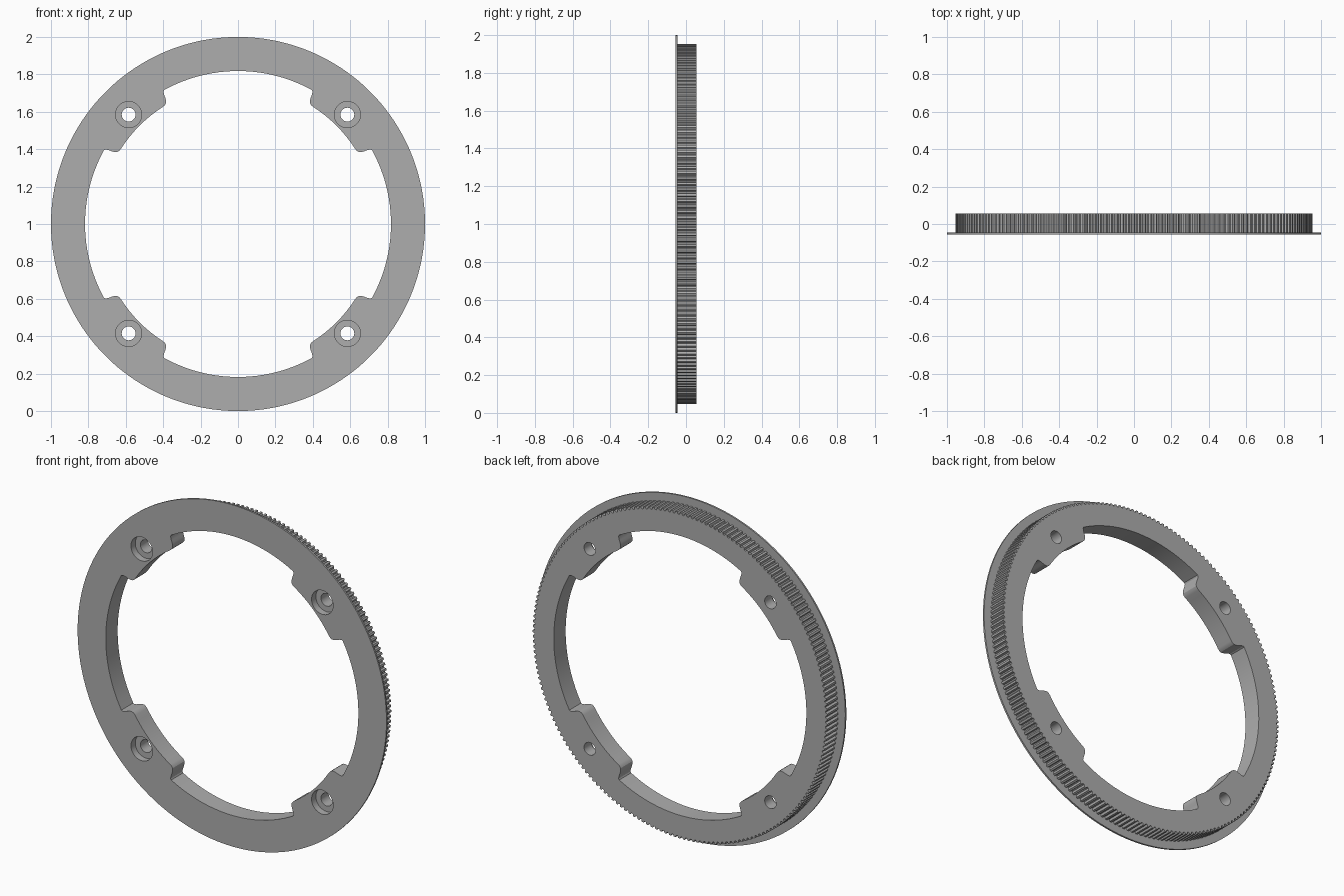
import bpy, bmesh
from math import cos, sin, pi, radians

cube = bpy.data.objects.get("Cube")
if cube:
    bpy.data.objects.remove(cube)

FRONT, FLANGE_BACK, POCKET, BACK = -0.055, -0.045, -0.015, 0.055
TEETH = 200
BOLT_R = 0.827
DIAGONALS = [radians(45 + 90 * i) for i in range(4)]


def polar(r, a, cx=0.0, cz=1.0):
    return (cx + r * cos(a), cz + r * sin(a))


def circle(r, n, cx=0.0, cz=1.0):
    return [polar(r, 2 * pi * i / n, cx, cz) for i in range(n)]


# Toothed rim: flat tips with rounded grooves between them
tooth = [(0.0, 0.954), (0.38, 0.954), (0.45, 0.947), (0.57, 0.942),
         (0.81, 0.942), (0.93, 0.947)]
rim = [polar(r, 2 * pi * (i + f) / TEETH) for i in range(TEETH) for f, r in tooth]

# Inner edge: round opening with four rounded mounting tabs
tab_side = [(16.2, 0.818), (15.7, 0.813), (15.4, 0.803), (15.2, 0.79),
            (15.0, 0.775), (14.7, 0.762), (14.2, 0.752), (13.4, 0.746),
            (12.4, 0.744)]
inner = []
for d in DIAGONALS:
    inner += [polar(r, d - radians(a)) for a, r in tab_side]
    inner += [polar(0.744, d + radians(a)) for a in range(-10, 11, 2)]
    inner += [polar(r, d + radians(a)) for a, r in reversed(tab_side)]
    inner += [polar(0.818, d + radians(a)) for a in range(19, 73, 3)]

bm = bmesh.new()


def loop(points, y):
    verts = [bm.verts.new((x, y, z)) for x, z in points]
    for i, v in enumerate(verts):
        bm.edges.new((v, verts[i - 1]))
    return verts


def wall(a, b):
    for i in range(len(a)):
        bm.faces.new((a[i - 1], a[i], b[i], b[i - 1]))


def cap(loops):
    edges = [bm.edges.get((l[i - 1], l[i])) for l in loops for i in range(len(l))]
    bmesh.ops.triangle_fill(bm, use_beauty=True, use_dissolve=False, edges=edges)


# Cross-section outlines at each depth
edge_front, edge_back = (loop(circle(1.0, 180), y) for y in (FRONT, FLANGE_BACK))
rim_front, rim_back = (loop(rim, y) for y in (FLANGE_BACK, BACK))
inner_front, inner_back = (loop(inner, y) for y in (FRONT, BACK))
pockets, holes, floors = [], [], []
for d in DIAGONALS:
    cx, cz = polar(BOLT_R, d)
    pocket, hole = circle(0.07, 40, cx, cz), circle(0.037, 40, cx, cz)
    p0, p1 = loop(pocket, FRONT), loop(pocket, POCKET)
    h0, h1 = loop(hole, POCKET), loop(hole, BACK)
    pockets.append(p0)
    holes.append(h1)
    floors.append((p1, h0))
    wall(p0, p1)
    wall(h0, h1)

# Flat faces: front, back, flange shoulder and bolt pocket floors
cap([edge_front, inner_front] + pockets)
cap([rim_back, inner_back] + holes)
cap([edge_back, rim_front])
for p, h in floors:
    wall(p, h)

# Side walls: flange edge, teeth and inner opening
wall(edge_front, edge_back)
wall(rim_front, rim_back)
wall(inner_front, inner_back)
bmesh.ops.recalc_face_normals(bm, faces=bm.faces)

mesh = bpy.data.meshes.new("toothed_ring")
bm.to_mesh(mesh)
bm.free()
ring = bpy.data.objects.new("toothed_ring", mesh)
bpy.context.collection.objects.link(ring)

grey = bpy.data.materials.new("plain grey")
grey.use_nodes = True
colour = (0.42, 0.42, 0.42, 1.0)
grey.diffuse_color = colour
for node in grey.node_tree.nodes:
    if node.type == 'BSDF_PRINCIPLED':
        node.inputs["Base Color"].default_value = colour
mesh.materials.append(grey)

bpy.ops.object.select_all(action='DESELECT')
ring.select_set(True)
bpy.context.view_layer.objects.active = ring
bpy.ops.object.shade_smooth_by_angle(angle=radians(25))
